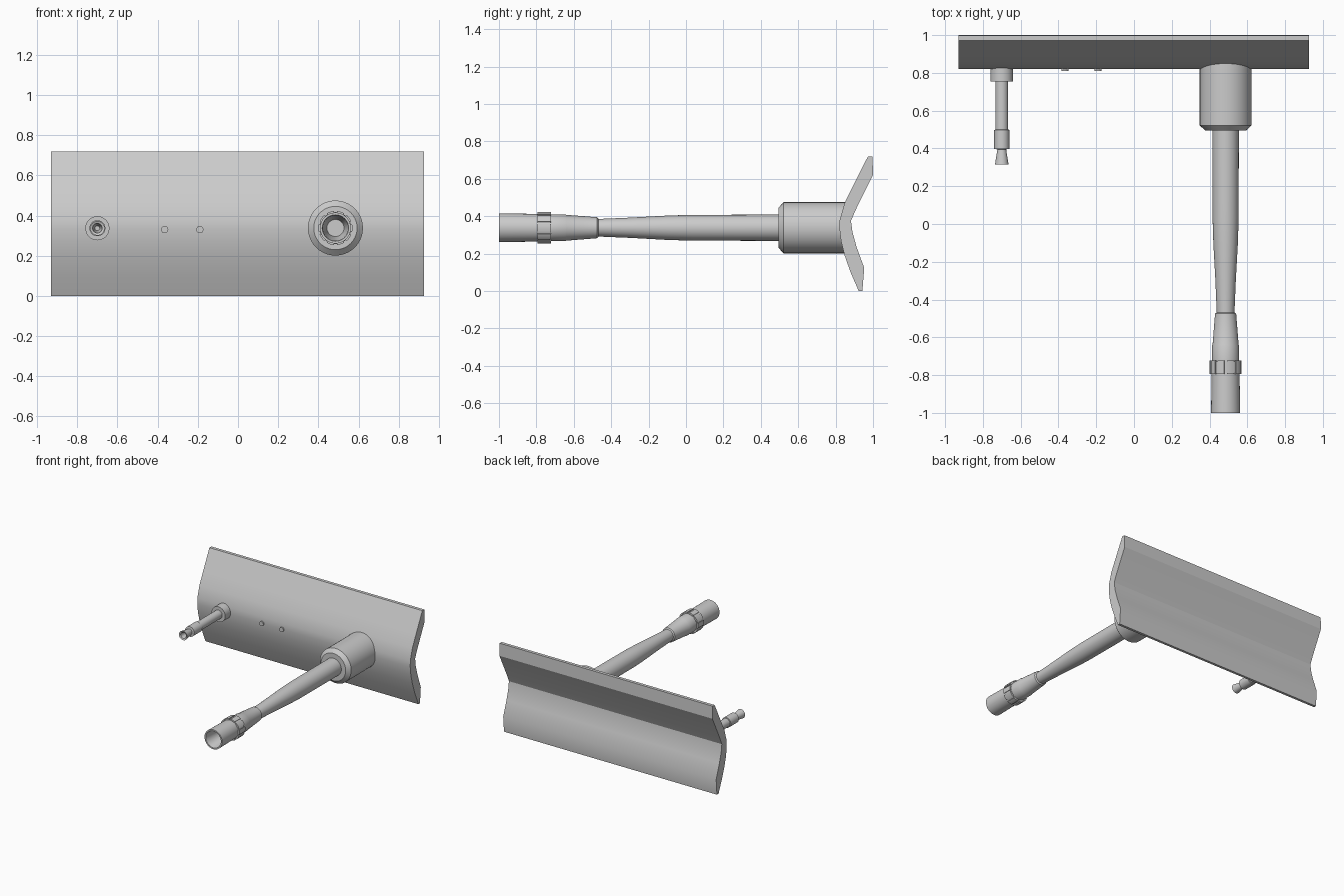
import bpy, bmesh, math

if "Cube" in bpy.data.objects:
    bpy.data.objects.remove(bpy.data.objects["Cube"])

grey = bpy.data.materials.new("plain grey")
grey.diffuse_color = (0.6, 0.6, 0.6, 1)
grey.use_nodes = True
grey.node_tree.nodes["Principled BSDF"].inputs["Base Color"].default_value = grey.diffuse_color


def finish(name, bm, angle=30):
    bmesh.ops.recalc_face_normals(bm, faces=bm.faces[:])
    me = bpy.data.meshes.new(name)
    bm.to_mesh(me)
    bm.free()
    me.materials.append(grey)
    ob = bpy.data.objects.new(name, me)
    bpy.context.collection.objects.link(ob)
    bpy.ops.object.select_all(action='DESELECT')
    ob.select_set(True)
    bpy.context.view_layer.objects.active = ob
    bpy.ops.object.shade_smooth_by_angle(angle=math.radians(angle))
    return ob


def lathe(name, cx, cz, profile, sides=32):
    """Spin (y, radius) points round an axis along y, capping both ends."""
    bm = bmesh.new()
    rings = []
    for y, r in profile:
        rings.append([bm.verts.new((cx + r * math.cos(2 * math.pi * i / sides), y,
                                    cz + r * math.sin(2 * math.pi * i / sides)))
                      for i in range(sides)])
    for a, b in zip(rings, rings[1:]):
        for i in range(sides):
            j = (i + 1) % sides
            bm.faces.new((a[i], a[j], b[j], b[i]))
    bm.faces.new(rings[0])
    bm.faces.new(rings[-1])
    return finish(name, bm)


# Curved shield plate: side profile (y, z) extruded along x
front = [(0.923, 0), (0.88, 0.1), (0.848, 0.19), (0.829, 0.265), (0.821, 0.33),
         (0.822, 0.38), (0.848, 0.47), (0.895, 0.565), (0.972, 0.718)]
back = [(0.997, 0.718), (1.0, 0.62), (0.908, 0.435), (0.882, 0.375),
        (0.89, 0.315), (0.912, 0.235), (0.953, 0.123), (0.943, 0)]
bm = bmesh.new()
left = [bm.verts.new((-0.93, y, z)) for y, z in front + back]
right = [bm.verts.new((0.927, y, z)) for y, z in front + back]
n = len(left)
for i in range(n):
    j = (i + 1) % n
    bm.faces.new((left[i], left[j], right[j], right[i]))
bm.faces.new(left)
bm.faces.new(right)
finish("shield_plate", bm, 25)

# Main barrel with hollow muzzle
GX, GZ = 0.485, 0.338
lathe("barrel_sleeve", GX, GZ, [(0.495, 0.108), (0.522, 0.137), (0.862, 0.137)], 40)
lathe("main_barrel", GX, GZ, [
    (-0.72, 0.025), (-0.80, 0.045), (-0.99, 0.063), (-1.0, 0.066), (-1.0, 0.077),
    (-0.80, 0.074), (-0.72, 0.072), (-0.645, 0.071), (-0.64, 0.069),
    (-0.475, 0.056), (-0.468, 0.047), (-0.3, 0.054), (-0.1, 0.065),
    (0.03, 0.069), (0.5, 0.070)])

# Ring of raised lugs behind the muzzle
LUGS = 10
bm = bmesh.new()
for k in range(LUGS):
    mid = 2 * math.pi * k / LUGS
    half = 0.36 * 2 * math.pi / LUGS
    arc = [mid + half * t for t in (-1, -0.5, 0, 0.5, 1)]
    outline = [(0.07, a) for a in arc] + [(0.085, a) for a in reversed(arc)]
    ends = [[bm.verts.new((GX + r * math.cos(a), y, GZ + r * math.sin(a)))
             for r, a in outline] for y in (-0.795, -0.722)]
    m = len(outline)
    for i in range(m):
        j = (i + 1) % m
        bm.faces.new((ends[0][i], ends[0][j], ends[1][j], ends[1][i]))
    for e in ends:
        bm.faces.new(e)
finish("muzzle_lugs", bm)
lathe("muzzle_collar", GX, GZ, [(-0.79, 0.07), (-0.79, 0.079), (-0.727, 0.079), (-0.727, 0.07)])

# Small side gun with flared hollow tip
SX, SZ = -0.70, 0.337
lathe("small_gun_base", SX, SZ, [(0.755, 0.060), (0.845, 0.060)])
lathe("small_gun_barrel", SX, SZ, [
    (0.42, 0.012), (0.32, 0.024), (0.315, 0.036), (0.395, 0.023), (0.398, 0.040),
    (0.498, 0.040), (0.50, 0.034), (0.77, 0.034)], 24)

# Two sight pegs
for i, x in enumerate((-0.365, -0.19)):
    lathe(f"sight_peg_{i + 1}", x, 0.33, [(0.811, 0.018), (0.84, 0.018)], 16)
